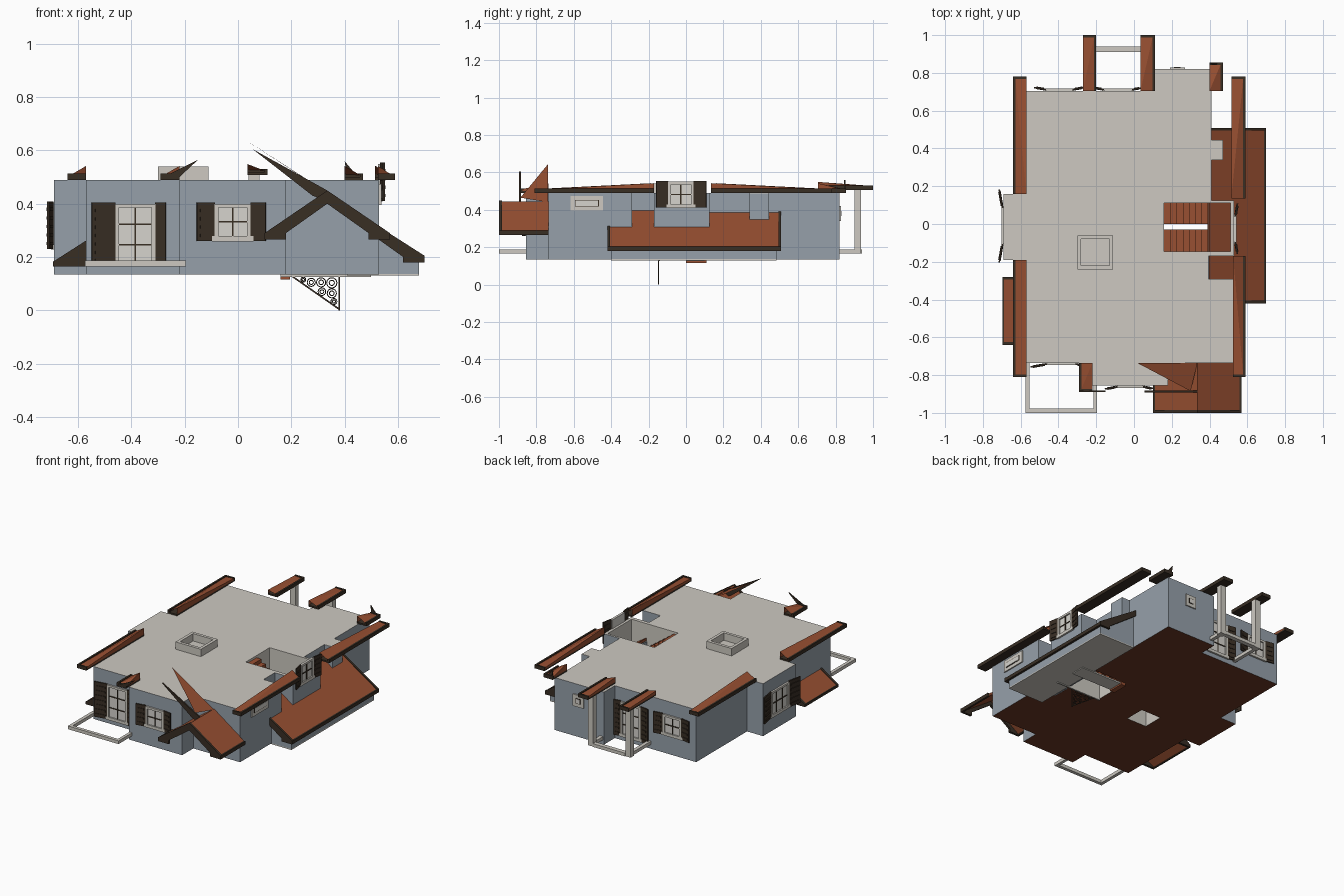
import bpy, bmesh, math
from mathutils import Matrix, Vector

if "Cube" in bpy.data.objects:
    bpy.data.objects.remove(bpy.data.objects["Cube"])


def material(name, r, g, b):
    m = bpy.data.materials.new(name)
    m.diffuse_color = [(c / 255 / 12.92 if c < 10 else ((c / 255 + 0.055) / 1.055) ** 2.4) for c in (r, g, b)] + [1]
    m.use_nodes = True
    m.node_tree.nodes["Principled BSDF"].inputs["Base Color"].default_value = m.diffuse_color
    return m


WALL = material("blue_grey_wall", 150, 160, 170)
STONE = material("pale_stone", 205, 201, 193)
ROOF = material("roof_terracotta", 153, 80, 50)
FLOOR = material("floor_brown", 108, 57, 37)
WOOD = material("dark_wood", 56, 46, 36)
PANE = material("pale_pane", 214, 212, 206)


def mesh_obj(name, verts, faces, mat):
    me = bpy.data.meshes.new(name)
    me.from_pydata(verts, [], faces)
    bm = bmesh.new()
    bm.from_mesh(me)
    bmesh.ops.recalc_face_normals(bm, faces=bm.faces)
    bm.to_mesh(me)
    bm.free()
    me.materials.append(mat)
    ob = bpy.data.objects.new(name, me)
    bpy.context.collection.objects.link(ob)
    return ob


def prism(name, pts, axis, a, b, mat):
    """Extrude a 2D outline along an axis: z takes (x,y), y takes (x,z)."""
    place = (lambda p, t: (p[0], p[1], t)) if axis == 'z' else (lambda p, t: (p[0], t, p[1]))
    n = len(pts)
    verts = [place(p, a) for p in pts] + [place(p, b) for p in pts]
    faces = [list(range(n)), list(range(n, 2 * n))]
    faces += [[i, (i + 1) % n, n + (i + 1) % n, n + i] for i in range(n)]
    return mesh_obj(name, verts, faces, mat)


def box(name, x0, x1, y0, y1, z0, z1, mat, M=None):
    ob = prism(name, [(x0, y0), (x1, y0), (x1, y1), (x0, y1)], 'z', z0, z1, mat)
    if M:
        ob.data.transform(M)
    return ob


def cut(ob, cutter):
    mod = ob.modifiers.new("cut", 'BOOLEAN')
    mod.object = cutter
    mod.solver = 'EXACT'
    bpy.context.view_layer.objects.active = ob
    bpy.ops.object.modifier_apply(modifier=mod.name)
    bpy.data.objects.remove(cutter)


# main storey
body = prism("house_storey", [
    (-.57, -.735), (-.22, -.735), (-.22, -.855), (.18, -.855), (.18, -.735), (.53, -.735),
    (.53, -.29), (.395, -.29), (.395, -.17), (.53, -.17), (.53, .125), (.41, .125), (.41, .82),
    (.04, .82), (.04, .705), (-.57, .705), (-.57, .16), (-.69, .16), (-.69, -.19), (-.57, -.19)],
    'z', .135, .49, WALL)
cut(body, box("well_cutter", .16, .51, -.145, .11, 0, .6, STONE))
cut(body, box("shaft_cutter", -.28, -.13, -.22, -.08, 0, .48, STONE))
body.data.materials.clear()
for m in (WALL, STONE, FLOOR):
    body.data.materials.append(m)
for p in body.data.polygons:
    c = p.center
    inner = (.15 < c.x < .52 and -.15 < c.y < .115) or (-.29 < c.x < -.12 and -.23 < c.y < -.07)
    p.material_index = 1 if p.normal.z > .5 else 2 if p.normal.z < -.5 and c.z < .2 else 1 if inner else 0

# shaft kerb on the slab
for x0, x1, y0, y1 in ((-.3, -.28, -.24, -.06), (-.13, -.11, -.24, -.06),
                       (-.28, -.13, -.24, -.22), (-.28, -.13, -.08, -.06)):
    box("shaft_kerb", x0, x1, y0, y1, .49, .54, STONE)

# lean-to on the right
prism("lean_to_walls", [(.395, .137), (.68, .137), (.68, .19), (.395, .37)], 'y', -.4, .485, WALL)
box("lean_to_base", .41, .68, -.4, .485, .13, .137, STONE)
prism("lean_to_roof", [(.397, .375), (.397, .395), (.69, .202), (.69, .185)], 'y', -.41, .5, ROOF)
BARGE = [(.41, .35), (.41, .39), (.70, .205), (.70, .18), (.62, .18), (.62, .2)]
for y in (-.42, .495):
    prism("lean_to_barge", BARGE, 'y', y, y + .014, WOOD)
box("lean_to_fascia", .685, .70, -.42, .509, .18, .203, WOOD)
box("lean_to_flue", .405, .47, .34, .445, .3, .487, WALL)
box("flue_top", .405, .47, .34, .445, .487, .49, STONE)

# gabled porch roof at the front
for s in (-1, 1):
    X = lambda x: .335 + s * x
    prism("porch_roof", [(X(0), .425), (X(0), .445), (X(.225), .288), (X(.225), .27)], 'y', -.99, -.735, ROOF)
    prism("porch_barge", [(X(0), .4), (X(0), .45), (X(.235), .29), (X(.235), .265), (X(.155), .265),
                          (X(.155), .29)], 'y', -1, -.985, WOOD)
    a, b = sorted((X(.222), X(.235)))
    box("porch_fascia", a, b, -1, -.735, .265, .289, WOOD)
# cut roof shards rising from the porch slope
mesh_obj("roof_shard", [(.02, -.737, .645), (.3, -.885, .465), (.335, -.737, .44)], [(0, 1, 2)], ROOF)
prism("barge_shard", [(.055, .605), (.335, .45), (.335, .41), (.28, .43)], 'y', -.893, -.882, WOOD)


def eave(x_out, x_in, y_far, y_near, z=.49, rise=.03):
    """Short cut-off length of eave: dark box gutter with sloping tile on top."""
    a, b = sorted((x_out, x_in))
    y0, y1 = sorted((y_far, y_near))
    box("eave_soffit", a, b, y0, y1, z, z + .01, WOOD)
    s = 1 if x_in > x_out else -1
    e0, e1 = sorted((x_out, x_out + s * .012))
    box("eave_fascia", e0, e1, y0, y1, z, z + .024, WOOD)
    ye = y_far + (.012 if y_near > y_far else -.012)
    box("eave_end", a, b, min(y_far, ye), max(y_far, ye), z, z + .024, WOOD)
    o = x_out + s * .012
    mesh_obj("eave_tiles", [(o, ye, z + .018), (x_in, ye, z + .021), (x_in, y_near, z + .022 + rise),
                            (o, y_near, z + .018), (x_in, ye, z + .01), (x_in, y_near, z + .01)],
             [(0, 1, 2), (0, 2, 3), (1, 4, 5, 2)], ROOF)


eave(-.64, -.57, .78, .16)
eave(-.64, -.57, -.81, -.19)
eave(.59, .515, .78, .135)
eave(.59, .525, -.81, -.17)
eave(-.29, -.22, -.885, -.735)
eave(-.2, -.27, 1.0, .705, .507, .01)
eave(.11, .035, 1.0, .705, .507, .02)
eave(.47, .4, .855, .705)
prism("eave_shard", [(-.29, .495), (-.15, .565), (-.22, .5)], 'y', -.89, -.882, WOOD)
prism("eave_shard", [(.45, .5), (.4, .56), (.41, .5)], 'y', .845, .853, WOOD)

# small awning on the left
prism("awning_roof", [(-.57, .235), (-.57, .258), (-.69, .18), (-.69, .168)], 'y', -.625, -.295, ROOF)
for y in (-.64, -.295):
    prism("awning_barge", [(-.57, .165), (-.57, .262), (-.695, .182), (-.695, .165)], 'y', y, y + .015, WOOD)
box("awning_fascia", -.695, -.685, -.63, -.29, .165, .182, WOOD)


def window(x, y, turn, w, z0, z1, shutters, cols=2, rows=2, open_angle=10):
    """Framed window with bars and louvred shutters; local -y points outwards."""
    M = Matrix.Translation((x, y, 0)) @ Matrix.Rotation(math.radians(turn), 4, 'Z')
    h, t = w / 2, .014
    box("window_pane", -h, h, -.003, .004, z0, z1, PANE, M)
    for a, b, c, d in ((-h, -h + t, z0, z1), (h - t, h, z0, z1), (-h, h, z1 - t, z1), (-h - .01, h + .01, z0 - .006, z0 + t)):
        box("window_frame", a, b, -.012, .004, c, d, STONE, M)
    for i in range(1, cols):
        u = -h + w * i / cols
        box("window_bar", u - .003, u + .003, -.007, 0, z0 + t, z1 - t, WOOD, M)
    for j in range(1, rows):
        v = z0 + (z1 - z0) * j / rows
        box("window_bar", -h + t, h - t, -.007, 0, v - .003, v + .003, WOOD, M)
    for s, sw in zip((-1, 1), shutters):
        R = M @ Matrix.Translation((s * h, -.006, 0)) @ Matrix.Rotation(-s * math.radians(open_angle), 4, 'Z')
        a, b = sorted((0, s * sw))
        box("shutter", a, b, -.004, .004, z0 - .004, z1 + .004, WOOD, R)
        n = int((z1 - z0) / .03)
        for k in range(n):
            v = z0 + .01 + k * (z1 - z0 - .01) / n
            box("shutter_slat", a + .012, b - .012, -.008, .006, v, v + .012, WOOD, R)


window(-.385, -.735, 0, .15, .17, .4, (.09, .04), 2, 3)
window(-.02, -.855, 0, .135, .265, .4, (.068, .058))
window(.53, -.028, 90, .135, .415, .55, (.065, .07))
window(-.69, -.01, -90, .19, .235, .405, (.1, .1), 3)
window(-.395, .705, 180, .14, .265, .4, (.065, .065))
window(-.085, .705, 180, .15, .17, .4, (.05, .06), 2, 3)

# small vents with stone surrounds
for x, y, turn, w, z0, z1 in ((.53, -.53, 90, .175, .395, .475), (.23, .82, 180, .08, .34, .42)):
    M = Matrix.Translation((x, y, 0)) @ Matrix.Rotation(math.radians(turn), 4, 'Z')
    box("vent_surround", -w / 2, w / 2, -.008, .002, z0, z1, STONE, M)
    box("vent_trim", -w / 2 + .023, w / 2 - .023, -.01, .002, z0 + .022, z1 - .022, WOOD, M)
    box("vent_pane", -w / 2 + .027, w / 2 - .027, -.012, .002, z0 + .026, z1 - .026, PANE, M)

# balcony kerbs, front and back, and back posts
for a in ((-.575, -.553, -1, -.735), (-.215, -.195, -1, -.735), (-.553, -.215, -1, -.978)):
    box("front_balcony_kerb", *a, .165, .187, STONE)
for x in (-.22, .06):
    box("back_post", x - .02, x + .02, .9, .936, .165, .51, STONE)
    box("back_balcony_kerb", x - .012, x + .012, .705, .9, .165, .187, STONE)
box("back_balcony_kerb", -.2, .04, .91, .94, .165, .187, STONE)

# stair: upper flight, landing, lower flight
N = 7
for i in range(N):
    x0 = .16 + i * .033
    z = .475 - i * .024
    box("upper_step", x0, x0 + .035, -.145, -.028, z - .035, z, ROOF)
    z = .15 + i * .024
    box("lower_step", x0, x0 + .035, 0, .11, z - .035, z, ROOF)
box("stair_landing", .39, .508, -.145, .11, .295, .318, ROOF)
box("stair_floor_edge", .16, .5, -.15, -.14, .125, .137, STONE)
box("stair_floor_edge", .16, .5, 0, .1, .125, .135, STONE)


# scrolled railing hanging below the stair opening
def bar(p, q, r=.003):
    p, q = Vector(p), Vector(q)
    d = q - p
    M = Matrix.Translation(p) @ d.to_track_quat('Z', 'Y').to_matrix().to_4x4()
    box("railing_bar", -r, r, -r, r, 0, d.length, WOOD, M)


Y = -.147
bar((.2, Y, .13), (.38, Y, .004))
bar((.38, Y, 0), (.38, Y, .135))
bar((.2, Y, .128), (.38, Y, .128))
for x, z, r in ((.275, .105, .015), (.312, .105, .017), (.352, .103, .019), (.315, .07, .014),
                (.352, .064, .017), (.36, .033, .011), (.245, .115, .009)):
    for k in (1, .5):
        bpy.ops.mesh.primitive_torus_add(major_segments=16, minor_segments=5, major_radius=r * k, minor_radius=.002,
                                         location=(x, Y, z), rotation=(math.pi / 2, 0, 0))
        ob = bpy.context.object
        ob.name = "railing_scroll"
        ob.data.materials.append(WOOD)
